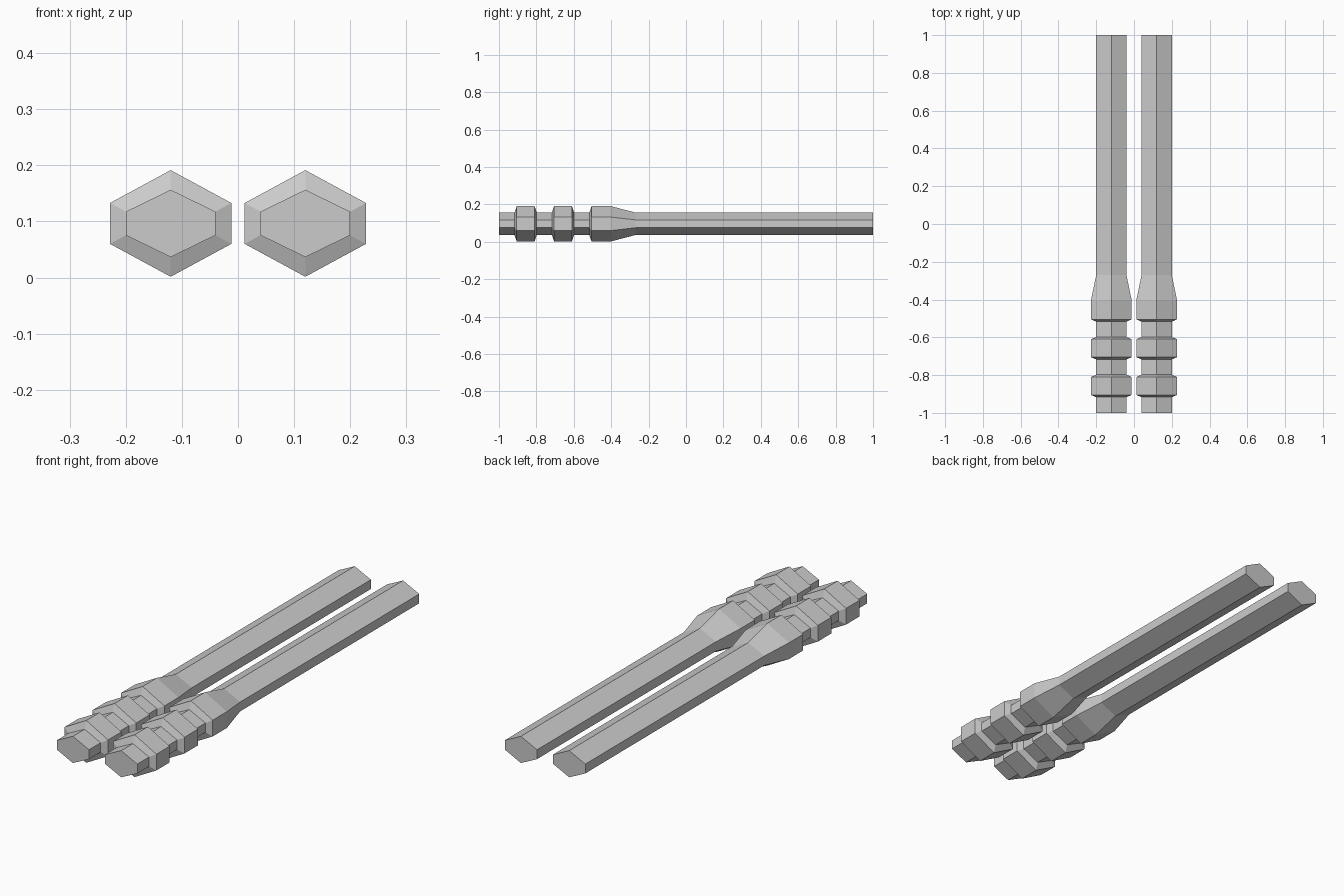
import bpy, bmesh

if "Cube" in bpy.data.objects:
    bpy.data.objects.remove(bpy.data.objects["Cube"])

CENTRE_Z = 0.0965
SMALL = (0.08, 0.06, 0.021)     # half width, half height, half side-edge height
LARGE = (0.108, 0.095, 0.0365)

# stations along the rod: (y, hexagon size)
STATIONS = [(-1.0, SMALL)]
for start, end in ((-0.917, -0.798), (-0.717, -0.598)):     # two grip rings
    STATIONS += [(start, SMALL), (start + 0.012, LARGE),
                 (end - 0.012, LARGE), (end, SMALL)]
STATIONS += [(-0.517, SMALL), (-0.505, LARGE),              # collar and taper
             (-0.405, LARGE), (-0.27, SMALL), (1.0, SMALL)]


def hexagon(bm, x, y, size):
    w, h, s = size
    pts = [(0, h), (w, s), (w, -s), (0, -h), (-w, -s), (-w, s)]
    return [bm.verts.new((x + px, y, CENTRE_Z + pz)) for px, pz in pts]


def make_stick(name, x):
    bm = bmesh.new()
    rings = [hexagon(bm, x, y, size) for y, size in STATIONS]
    for a, b in zip(rings, rings[1:]):
        for i in range(6):
            j = (i + 1) % 6
            bm.faces.new((a[i], a[j], b[j], b[i]))
    # flat end caps
    bm.faces.new(rings[0])
    bm.faces.new(rings[-1])
    bmesh.ops.recalc_face_normals(bm, faces=bm.faces)
    mesh = bpy.data.meshes.new(name)
    bm.to_mesh(mesh)
    bm.free()
    bpy.context.collection.objects.link(bpy.data.objects.new(name, mesh))


make_stick("left_stick", -0.12)
make_stick("right_stick", 0.12)
